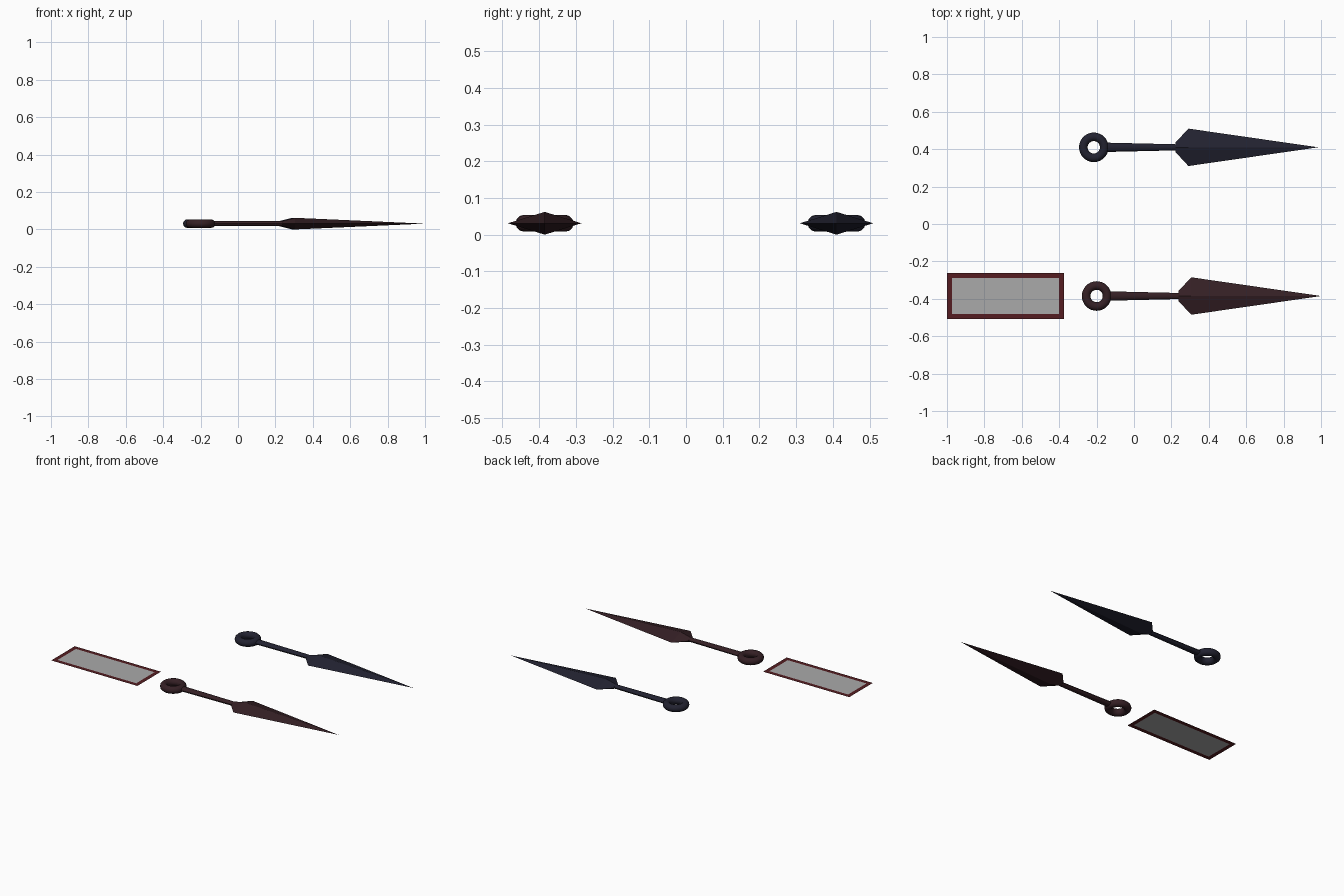
import bpy, bmesh, math

if "Cube" in bpy.data.objects:
    bpy.data.objects.remove(bpy.data.objects["Cube"])

Z = 0.031


def material(name, color):
    m = bpy.data.materials.new(name)
    m.diffuse_color = color
    m.use_nodes = True
    m.node_tree.nodes["Principled BSDF"].inputs["Base Color"].default_value = m.diffuse_color
    return m


def mesh_object(name, bm, mat):
    bmesh.ops.recalc_face_normals(bm, faces=bm.faces[:])
    me = bpy.data.meshes.new(name)
    bm.to_mesh(me)
    bm.free()
    ob = bpy.data.objects.new(name, me)
    bpy.context.collection.objects.link(ob)
    me.materials.append(mat)
    return ob


def loft(name, sections, sides, mat, loc, tip=None):
    """Skin elliptical sections (x, half width, half height) along x."""
    bm = bmesh.new()
    rings = []
    for x, w, h in sections:
        rings.append([bm.verts.new((x, w * math.cos(2 * math.pi * i / sides),
                                    h * math.sin(2 * math.pi * i / sides)))
                      for i in range(sides)])
    for a, b in zip(rings, rings[1:]):
        for i in range(sides):
            j = (i + 1) % sides
            bm.faces.new((a[i], a[j], b[j], b[i]))
    bm.faces.new(rings[0])
    if tip is None:
        bm.faces.new(rings[-1])
    else:
        point = bm.verts.new((tip, 0, 0))
        for i in range(sides):
            bm.faces.new((rings[-1][i], rings[-1][(i + 1) % sides], point))
    ob = mesh_object(name, bm, mat)
    ob.location = loc
    return ob


def smooth(ob):
    bpy.ops.object.select_all(action='DESELECT')
    ob.select_set(True)
    bpy.context.view_layer.objects.active = ob
    bpy.ops.object.shade_smooth_by_angle(angle=math.radians(40))


def throwing_knife(prefix, x, y, mat):
    loc = (x, y, Z)
    # finger ring
    bpy.ops.mesh.primitive_torus_add(location=loc, major_radius=0.056, minor_radius=0.023,
                                     major_segments=32, minor_segments=12)
    ring = bpy.context.object
    ring.name = prefix + "_ring"
    ring.data.materials.append(mat)
    smooth(ring)
    # tapered grip
    smooth(loft(prefix + "_grip", [(0.065, 0.025, 0.014), (0.45, 0.016, 0.013)], 12, mat, loc))
    # diamond-section blade
    loft(prefix + "_blade", [(0.437, 0.026, 0.014), (0.506, 0.1, 0.031)], 4, mat, loc, tip=1.2)


throwing_knife("red_knife", -0.2, -0.385, material("dark_red_metal", (0.035, 0.014, 0.018, 1)))
throwing_knife("blue_knife", -0.215, 0.41, material("dark_blue_metal", (0.016, 0.016, 0.03, 1)))

# paper tag: flat red border around a translucent grey sheet
x0, x1, y0, y1, t = -1.0, -0.375, -0.507, -0.263, 0.027
bm = bmesh.new()
outer = [bm.verts.new((x, y, Z)) for x, y in ((x0, y0), (x1, y0), (x1, y1), (x0, y1))]
inner = [bm.verts.new((x, y, Z)) for x, y in
         ((x0 + t, y0 + t), (x1 - t, y0 + t), (x1 - t, y1 - t), (x0 + t, y1 - t))]
for i in range(4):
    j = (i + 1) % 4
    bm.faces.new((outer[i], outer[j], inner[j], inner[i]))
mesh_object("tag_border", bm, material("tag_red", (0.09, 0.012, 0.015, 1)))

bm = bmesh.new()
bm.faces.new([bm.verts.new((x, y, Z)) for x, y in
              ((x0 + t, y0 + t), (x1 - t, y0 + t), (x1 - t, y1 - t), (x0 + t, y1 - t))])
mesh_object("tag_sheet", bm, material("tag_grey", (0.4, 0.4, 0.4, 0.9)))
